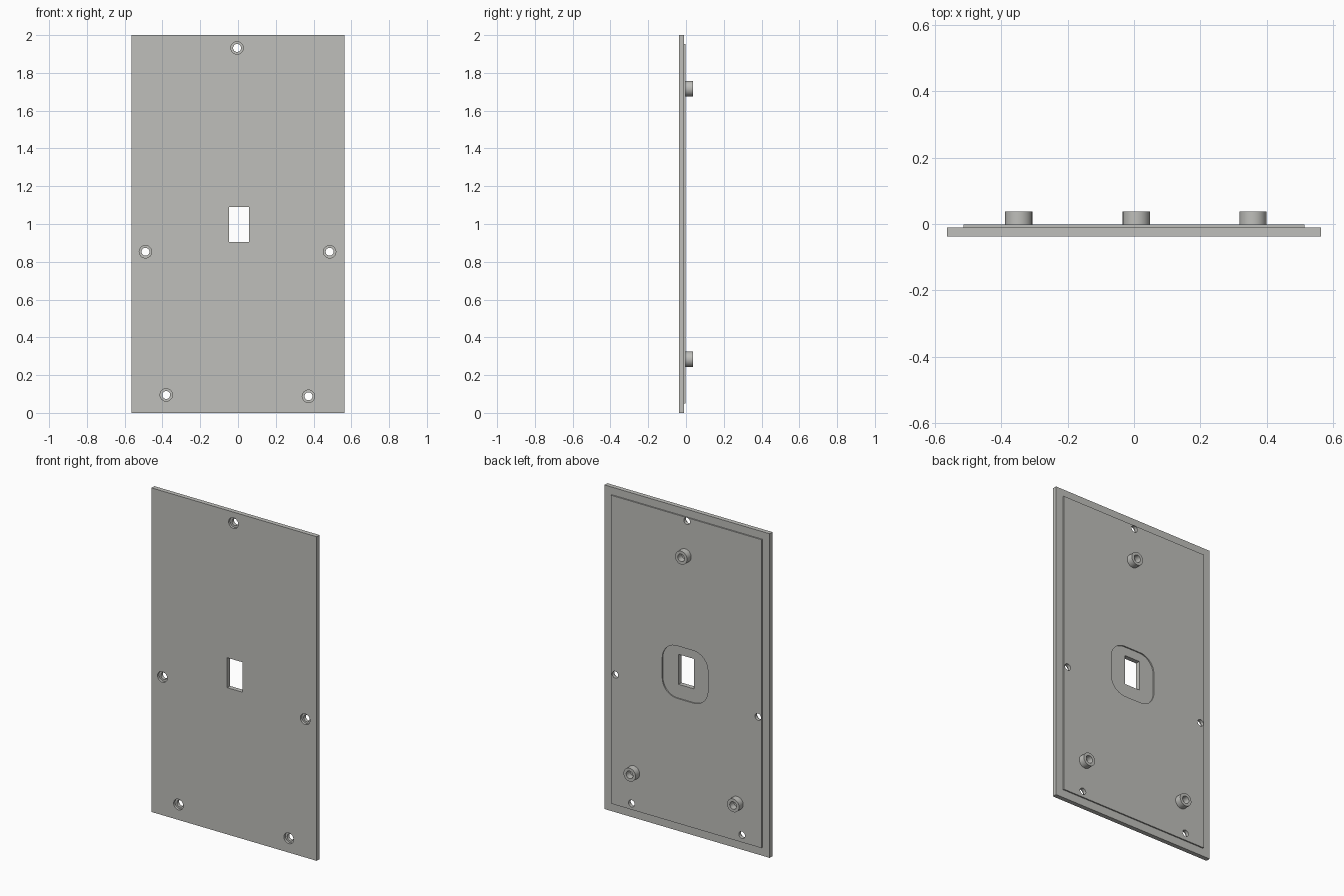
import bpy, bmesh, math
from mathutils import Matrix

if "Cube" in bpy.data.objects:
    bpy.data.objects.remove(bpy.data.objects["Cube"])

FRONT, STEP, BACK, TIP = -0.038, -0.010, -0.002, 0.038   # depths along y

grey = bpy.data.materials.new("warm_grey")
grey.diffuse_color = (0.52, 0.52, 0.495, 1)
grey.use_nodes = True
grey.node_tree.nodes["Principled BSDF"].inputs["Base Color"].default_value = grey.diffuse_color


def new_object(name, bm):
    bmesh.ops.recalc_face_normals(bm, faces=bm.faces[:])
    mesh = bpy.data.meshes.new(name)
    bm.to_mesh(mesh)
    bm.free()
    mesh.materials.append(grey)
    obj = bpy.data.objects.new(name, mesh)
    bpy.context.collection.objects.link(obj)
    return obj


def prism(name, outline, y0, y1):
    """Extrude an (x, z) outline from depth y0 to y1."""
    bm = bmesh.new()
    face = bm.faces.new([bm.verts.new((x, y0, z)) for x, z in outline])
    ext = bmesh.ops.extrude_face_region(bm, geom=[face])
    verts = [v for v in ext["geom"] if isinstance(v, bmesh.types.BMVert)]
    bmesh.ops.translate(bm, verts=verts, vec=(0, y1 - y0, 0))
    return new_object(name, bm)


def rect(x0, x1, z0, z1):
    return [(x0, z0), (x1, z0), (x1, z1), (x0, z1)]


def circle(cx, cz, r, n=32):
    return [(cx + r * math.cos(2 * math.pi * i / n),
             cz + r * math.sin(2 * math.pi * i / n)) for i in range(n)]


def rounded(cx, cz, hw, hh, r, n=10):
    pts = []
    for k, (sx, sz) in enumerate(((1, 1), (-1, 1), (-1, -1), (1, -1))):
        for i in range(n + 1):
            a = (k + i / n) * math.pi / 2
            pts.append((cx + sx * (hw - r) + r * math.cos(a),
                        cz + sz * (hh - r) + r * math.sin(a)))
    return pts


def boolean(target, tool, operation="DIFFERENCE"):
    mod = target.modifiers.new("bool", "BOOLEAN")
    mod.operation = operation
    mod.solver = "EXACT"
    mod.object = tool
    bpy.context.view_layer.objects.active = target
    bpy.ops.object.modifier_apply(modifier=mod.name)
    bpy.data.objects.remove(tool)


def smooth(obj):
    bpy.ops.object.select_all(action="DESELECT")
    obj.select_set(True)
    bpy.context.view_layer.objects.active = obj
    bpy.ops.object.shade_smooth_by_angle(angle=math.radians(30))


# Wall plate with the raised back panel
plate = prism("wall_plate", rect(-0.564, 0.564, 0, 2), FRONT, STEP)
boolean(plate, prism("panel", rect(-0.514, 0.514, 0.05, 1.953), -0.02, BACK), "UNION")

# Shallow rounded recess around the window, then the window itself
boolean(plate, prism("recess", rounded(0.008, 0.982, 0.156, 0.162, 0.10), STEP + 0.0005, 0.1))
boolean(plate, prism("window", rect(-0.047, 0.057, 0.905, 1.09), -0.1, 0.1))

# Counterbored screw holes
for x, z in ((-0.005, 1.932), (-0.49, 0.853), (0.485, 0.853),
             (-0.38, 0.095), (0.373, 0.088)):
    boolean(plate, prism("hole", circle(x, z, 0.021), -0.1, 0.1))
    boolean(plate, prism("counterbore", circle(x, z, 0.033), -0.1, FRONT + 0.015))
smooth(plate)

# Hollow mounting bosses on the back
for name, x, z in (("top_boss", 0.007, 1.717), ("left_boss", -0.348, 0.284),
                   ("right_boss", 0.359, 0.284)):
    boss = prism(name, circle(x, z, 0.041), BACK, TIP)
    boolean(boss, prism("bore", circle(x, z, 0.023), BACK + 0.001, 0.1))
    smooth(boss)
